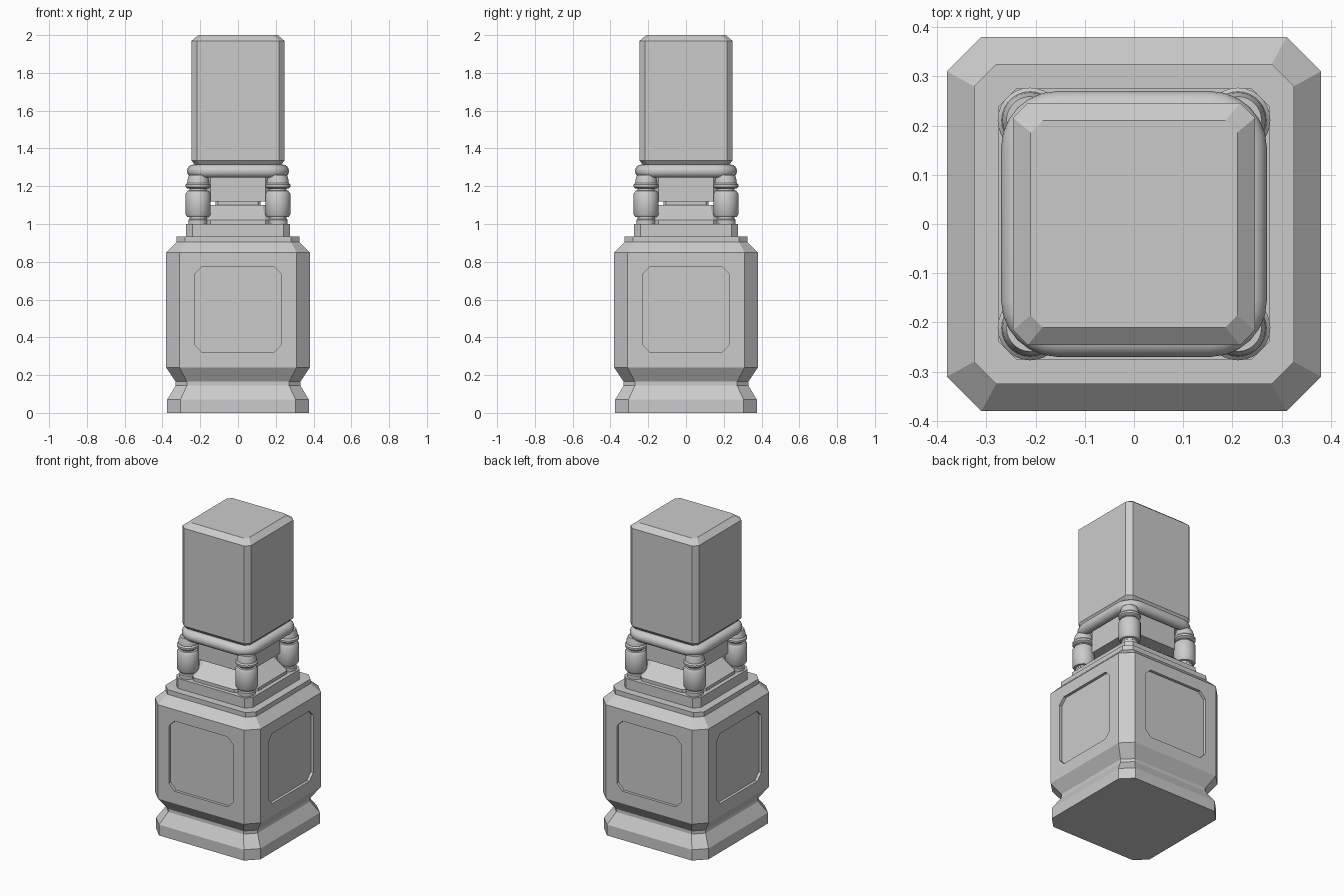
import bpy, bmesh, math
from mathutils import Matrix, Vector

if "Cube" in bpy.data.objects:
    bpy.data.objects.remove(bpy.data.objects["Cube"])


def finish(name, bm, smooth=None):
    bmesh.ops.recalc_face_normals(bm, faces=bm.faces)
    me = bpy.data.meshes.new(name)
    bm.to_mesh(me)
    bm.free()
    ob = bpy.data.objects.new(name, me)
    bpy.context.collection.objects.link(ob)
    if smooth:
        bpy.ops.object.select_all(action='DESELECT')
        bpy.context.view_layer.objects.active = ob
        ob.select_set(True)
        bpy.ops.object.shade_smooth_by_angle(angle=math.radians(smooth))
    return ob


def octagon(hx, hy, c):
    """Rectangle with corners cut by c, counter-clockwise."""
    return [(hx, -hy + c), (hx, hy - c), (hx - c, hy), (-hx + c, hy),
            (-hx, hy - c), (-hx, -hy + c), (-hx + c, -hy), (hx - c, -hy)]


def bridge(bm, loops, closed=False):
    """Skin a list of point loops; cap the ends unless closed."""
    rings = [[bm.verts.new(p) for p in loop] for loop in loops]
    n = len(rings[0])
    for k in range(len(rings) - (0 if closed else 1)):
        a, b = rings[k], rings[(k + 1) % len(rings)]
        for i in range(n):
            j = (i + 1) % n
            bm.faces.new((a[i], a[j], b[j], b[i]))
    if not closed:
        bm.faces.new(rings[0][::-1])
        bm.faces.new(rings[-1])


def stack(name, profile):
    """Chamfered square tower from (z, half width, straight half length)."""
    bm = bmesh.new()
    bridge(bm, [[(x, y, z) for x, y in octagon(h, h, h - e)] for z, h, e in profile])
    return finish(name, bm)


# Main body with waisted foot and bevelled shoulder
body = stack("body", [(0, .375, .305), (.07, .375, .305), (.145, .33, .27),
                      (.165, .33, .27), (.24, .38, .31), (.85, .38, .31),
                      (.905, .325, .28)])

# Recessed panel on each of the four sides
bm = bmesh.new()
for k in range(4):
    rot = Matrix.Rotation(k * math.pi / 2, 3, 'Z')
    bridge(bm, [[rot @ Vector((x, y, z + .5475)) for x, z in octagon(.23, .2275, .04)]
                for y in (-.45, -.362)])
cutter = finish("panel_cutter", bm)
mod = body.modifiers.new("panels", 'BOOLEAN')
mod.operation, mod.solver, mod.object = 'DIFFERENCE', 'EXACT', cutter
bpy.context.view_layer.objects.active = body
bpy.ops.object.modifier_apply(modifier=mod.name)
bpy.data.objects.remove(cutter)

# Stepped collar plates
stack("lower_collar", [(.905, .325, .28), (.935, .325, .28)])
stack("upper_collar", [(.935, .275, .24), (1.0, .275, .24)])

# Central neck: sloped base, narrow gap, upper block
stack("neck_base", [(1.0, .25, .145), (1.02, .25, .145), (1.1, .15, .13)])
stack("neck_gap", [(1.09, .12, .105), (1.13, .12, .105)])
stack("neck_block", [(1.12, .2, .145), (1.325, .2, .145)])

# Corner posts, turned from a profile of (radius, z)
post = [(.052, 1.0), (.052, 1.022), (.046, 1.027), (.046, 1.036), (.058, 1.038),
        (.066, 1.05), (.066, 1.16), (.056, 1.176), (.045, 1.178), (.045, 1.187),
        (.058, 1.189), (.066, 1.196), (.066, 1.208), (.058, 1.216), (.056, 1.235),
        (.048, 1.26)]
N = 28
for side_y, row in ((-1, "front"), (1, "back")):
    for side_x, col in ((-1, "left"), (1, "right")):
        bm = bmesh.new()
        bridge(bm, [[(side_x * .211 + r * math.cos(2 * math.pi * i / N),
                      side_y * .211 + r * math.sin(2 * math.pi * i / N), z)
                     for i in range(N)] for r, z in post])
        finish(f"post_{row}_{col}", bm, 35)

# Rounded square ring
bm = bmesh.new()
loops = []
core, corner, tube = .155, .08, .035
for k in range(4):
    cx, cy = core * (1, -1, -1, 1)[k], core * (1, 1, -1, -1)[k]
    for s in range(7):
        a = math.pi / 2 * (k + s / 6)
        loop = []
        for t in range(16):
            b = 2 * math.pi * t / 16
            r = corner + tube * math.cos(b)
            loop.append((cx + r * math.cos(a), cy + r * math.sin(a),
                         1.28 + tube * math.sin(b)))
        loops.append(loop)
bridge(bm, loops, closed=True)
finish("ring", bm, 60)

# Tall head block with bevelled ends
stack("head", [(1.31, .225, .2), (1.335, .246, .216), (1.97, .246, .216),
               (2.0, .21, .186)])
